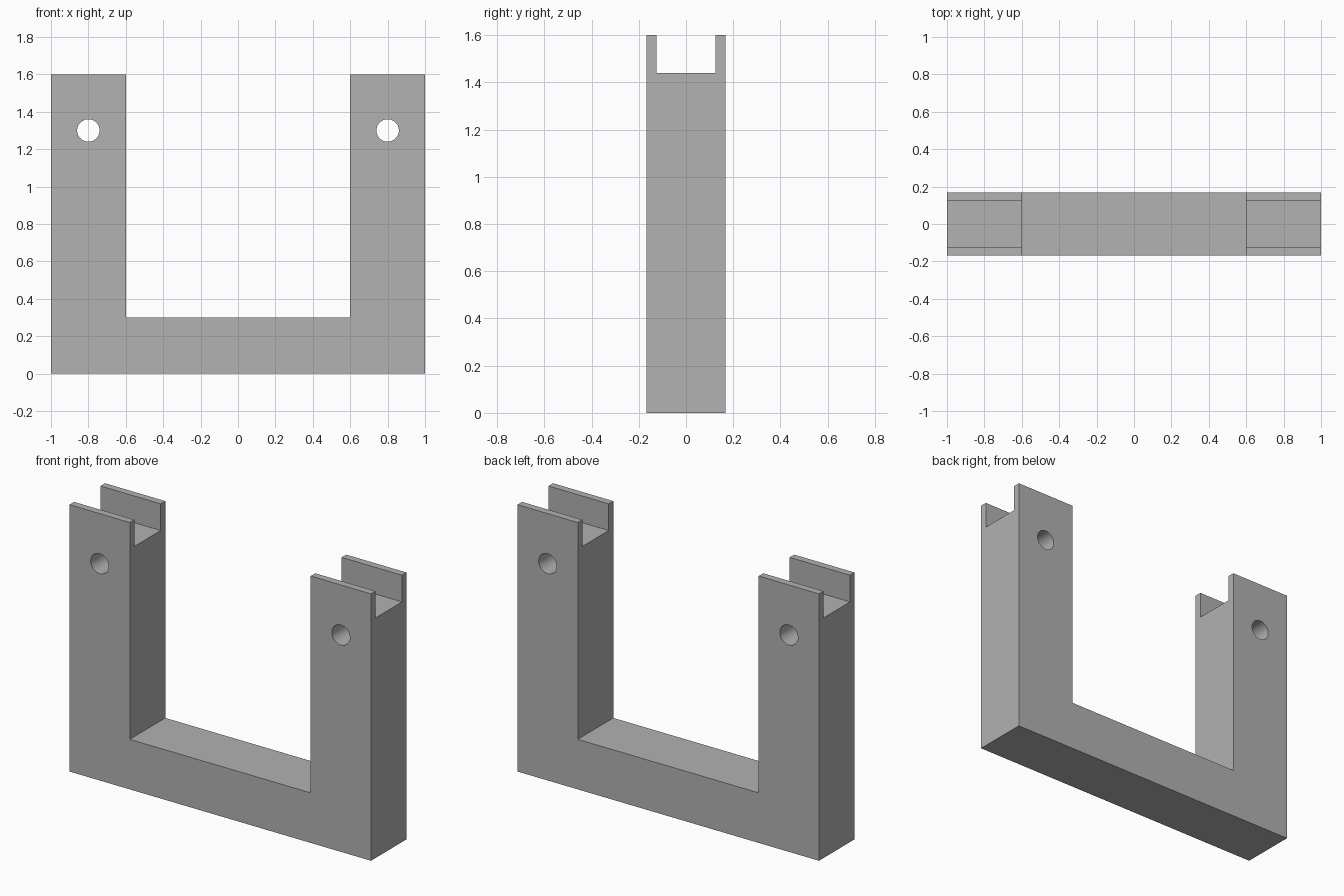
import bpy
import bmesh
from math import radians

cube = bpy.data.objects.get("Cube")
if cube:
    bpy.data.objects.remove(cube, do_unlink=True)

HALF_W, HEIGHT, HALF_D = 1.0, 1.6, 0.168
INNER_X, BASE_TOP = 0.6, 0.3
SLOT_HALF, SLOT_FLOOR = 0.125, 1.44
HOLE_X, HOLE_Z, HOLE_R = 0.8, 1.3, 0.06

grey = bpy.data.materials.new("plain grey")
grey.use_nodes = True
colour = (0.445, 0.445, 0.445, 1)
grey.diffuse_color = colour
grey.node_tree.nodes["Principled BSDF"].inputs["Base Color"].default_value = colour


def cut(target, cutter):
    """Subtract the active cutter and discard it."""
    cutter.hide_render = True
    mod = target.modifiers.new("cut", "BOOLEAN")
    mod.operation = "DIFFERENCE"
    mod.solver = "EXACT"
    mod.object = cutter
    bpy.ops.object.select_all(action="DESELECT")
    bpy.context.view_layer.objects.active = target
    target.select_set(True)
    bpy.ops.object.modifier_apply(modifier=mod.name)
    bpy.data.objects.remove(cutter, do_unlink=True)


# U-shaped frame: mirrored profile extruded through the depth
half = [(HALF_W, 0), (HALF_W, HEIGHT), (INNER_X, HEIGHT), (INNER_X, BASE_TOP)]
outline = half + [(-x, z) for x, z in reversed(half)]
bm = bmesh.new()
face = bm.faces.new([bm.verts.new((x, -HALF_D, z)) for x, z in outline])
extruded = bmesh.ops.extrude_face_region(bm, geom=[face])["geom"]
bmesh.ops.translate(bm, vec=(0, 2 * HALF_D, 0),
                    verts=[v for v in extruded if isinstance(v, bmesh.types.BMVert)])
bmesh.ops.recalc_face_normals(bm, faces=bm.faces)
mesh = bpy.data.meshes.new("u_frame")
bm.to_mesh(mesh)
bm.free()
mesh.materials.append(grey)
frame = bpy.data.objects.new("u_frame", mesh)
bpy.context.collection.objects.link(frame)

# Open slot across the top of both uprights
bpy.ops.mesh.primitive_cube_add(size=1, location=(0, 0, SLOT_FLOOR + 0.5))
slot = bpy.context.object
slot.name = "slot_cutter"
slot.scale = (3, 2 * SLOT_HALF, 1)
cut(frame, slot)

# Round pin hole through each upright
for side in (-1, 1):
    bpy.ops.mesh.primitive_cylinder_add(
        vertices=48, radius=HOLE_R, depth=1,
        location=(side * HOLE_X, 0, HOLE_Z), rotation=(radians(90), 0, 0))
    hole = bpy.context.object
    hole.name = "hole_cutter"
    cut(frame, hole)

# Keep a single material and smooth only the hole walls
frame.data.materials.clear()
frame.data.materials.append(grey)
for poly in frame.data.polygons:
    poly.material_index = 0
bpy.ops.object.shade_smooth_by_angle(angle=radians(30))
